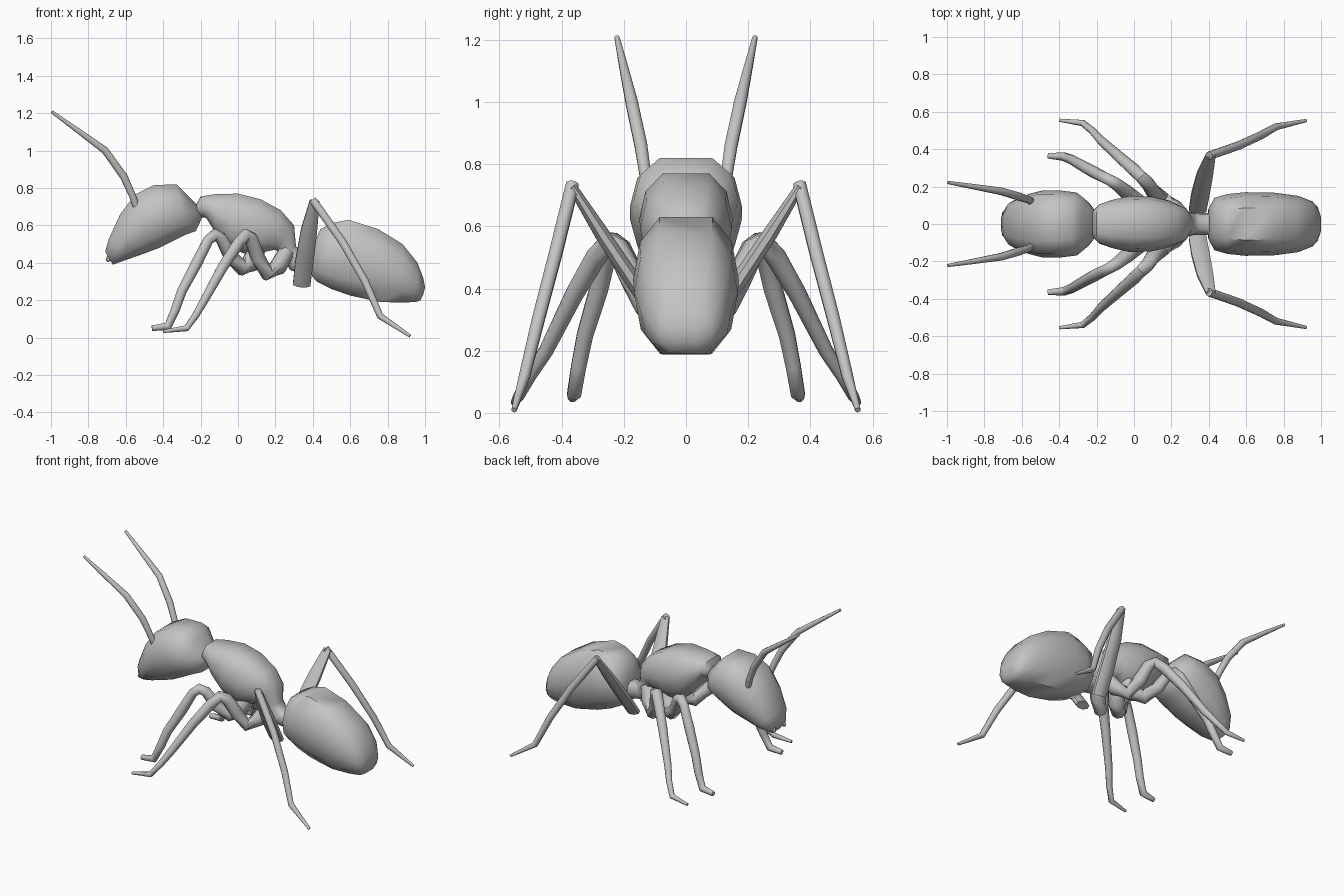
import bpy, bmesh, math
from mathutils import Vector

grey = bpy.data.materials.new("plain grey")
grey.diffuse_color = (0.55, 0.55, 0.55, 1)


def skin(name, rings):
    """Join a list of point rings into one closed, smooth object."""
    bm = bmesh.new()
    vs = [[bm.verts.new(p) for p in ring] for ring in rings]
    n = len(vs[0])
    for a, b in zip(vs, vs[1:]):
        for i in range(n):
            bm.faces.new((a[i], a[(i + 1) % n], b[(i + 1) % n], b[i]))
    bm.faces.new(vs[0])
    bm.faces.new(vs[-1])
    bmesh.ops.recalc_face_normals(bm, faces=bm.faces)
    me = bpy.data.meshes.new(name)
    bm.to_mesh(me)
    bm.free()
    me.materials.append(grey)
    ob = bpy.data.objects.new(name, me)
    bpy.context.collection.objects.link(ob)
    bpy.ops.object.select_all(action='DESELECT')
    ob.select_set(True)
    bpy.context.view_layer.objects.active = ob
    bpy.ops.object.shade_smooth_by_angle(angle=math.radians(50))
    return ob


# rounded cross-section: (width, height) fractions
HALF = [(0.5, 1), (0.87, 0.6), (1, 0), (0.87, -0.6), (0.5, -1)]
SECTION = HALF + [(-w, h) for w, h in reversed(HALF)]


def body(name, stations):
    """Stations are top x, top z, bottom x, bottom z, half width."""
    rings = []
    for tx, tz, bx, bz, w in stations:
        top, bot = Vector((tx, 0, tz)), Vector((bx, 0, bz))
        mid, up = (top + bot) / 2, (top - bot) / 2
        rings.append([mid + up * h + Vector((0, w * s, 0)) for s, h in SECTION])
    return skin(name, rings)


def limb(name, path, ref=(0, 1, 0), wide=1.0, sides=8):
    """Mirrored pair of tapered tubes; path points are x, y, z, radius."""
    pts = [Vector(p[:3]) for p in path]
    for side, label in ((1, "left"), (-1, "right")):
        rings = []
        for i, p in enumerate(pts):
            t = Vector((0, 0, 0))
            if i > 0:
                t += (p - pts[i - 1]).normalized()
            if i < len(pts) - 1:
                t += (pts[i + 1] - p).normalized()
            t.normalize()
            r = Vector(ref)
            u = (r - t * r.dot(t)).normalized()
            v = t.cross(u)
            ring = []
            for k in range(sides):
                a = math.tau * (k + 0.5) / sides
                q = p + path[i][3] * (u * math.cos(a) * wide + v * math.sin(a))
                ring.append(Vector((q.x, q.y * side, max(q.z, 0))))
            rings.append(ring)
        skin(name + "_" + label, rings)


# head
body("head", [
    (-.71, .46, -.67, .39, .07), (-.69, .53, -.60, .415, .125),
    (-.63, .66, -.50, .45, .16), (-.55, .765, -.42, .48, .18),
    (-.45, .815, -.35, .515, .18), (-.33, .82, -.28, .55, .168),
    (-.28, .77, -.225, .57, .125), (-.21, .70, -.19, .645, .06)])

# thorax with waist
body("thorax", [
    (-.235, .69, -.225, .65, .06), (-.20, .755, -.17, .64, .105),
    (-.12, .767, -.12, .56, .128), (0, .77, -.05, .48, .15),
    (.12, .74, .06, .44, .147), (.23, .68, .15, .46, .125),
    (.30, .60, .20, .47, .095), (.31, .49, .23, .44, .07),
    (.35, .44, .28, .36, .06), (.43, .45, .43, .33, .06)])

# abdomen
body("abdomen", [
    (.40, .49, .395, .33, .08), (.44, .58, .42, .30, .14),
    (.50, .612, .50, .26, .16), (.59, .63, .60, .225, .17),
    (.75, .58, .76, .19, .167), (.88, .50, .88, .188, .15),
    (.96, .40, .95, .19, .12), (.99, .32, .975, .20, .09),
    (1.0, .27, .99, .23, .05)])

# jaws and antennae
limb("jaw", [(-.67, .045, .45, .025), (-.70, .055, .41, .01)], sides=6)
limb("antenna", [
    (-.54, .115, .69, .02), (-.565, .13, .76, .02), (-.61, .145, .86, .022),
    (-.71, .175, 1.0, .021), (-.86, .20, 1.11, .015), (-.995, .222, 1.207, .009)])

# front legs
limb("front_leg", [
    (.10, .05, .47, .05), (.07, .08, .40, .055), (.02, .12, .375, .045),
    (-.04, .17, .435, .04), (-.09, .21, .53, .034), (-.125, .232, .55, .032),
    (-.16, .25, .52, .03), (-.22, .28, .40, .032), (-.30, .325, .25, .028),
    (-.335, .345, .15, .026), (-.375, .36, .06, .024), (-.46, .365, .05, .016)])

# middle legs
limb("middle_leg", [
    (.26, .04, .46, .045), (.215, .08, .38, .05), (.155, .13, .345, .042),
    (.105, .17, .43, .042), (.07, .22, .53, .038), (.04, .25, .55, .034),
    (0, .29, .50, .034), (-.08, .36, .38, .030), (-.18, .45, .20, .024),
    (-.225, .50, .12, .02), (-.275, .54, .05, .018), (-.40, .555, .033, .009)])

# hind legs: broad thigh, then thin shin and foot
limb("hind_thigh", [
    (.34, .075, .283, .028), (.355, .16, .41, .029),
    (.38, .27, .575, .026), (.41, .368, .73, .016)], ref=(1, 0, 0), wide=1.8)
limb("hind_shin", [
    (.40, .365, .735, .022), (.44, .378, .68, .023), (.56, .42, .51, .023),
    (.68, .475, .30, .022), (.76, .52, .115, .019), (.92, .553, .009, .009)])
